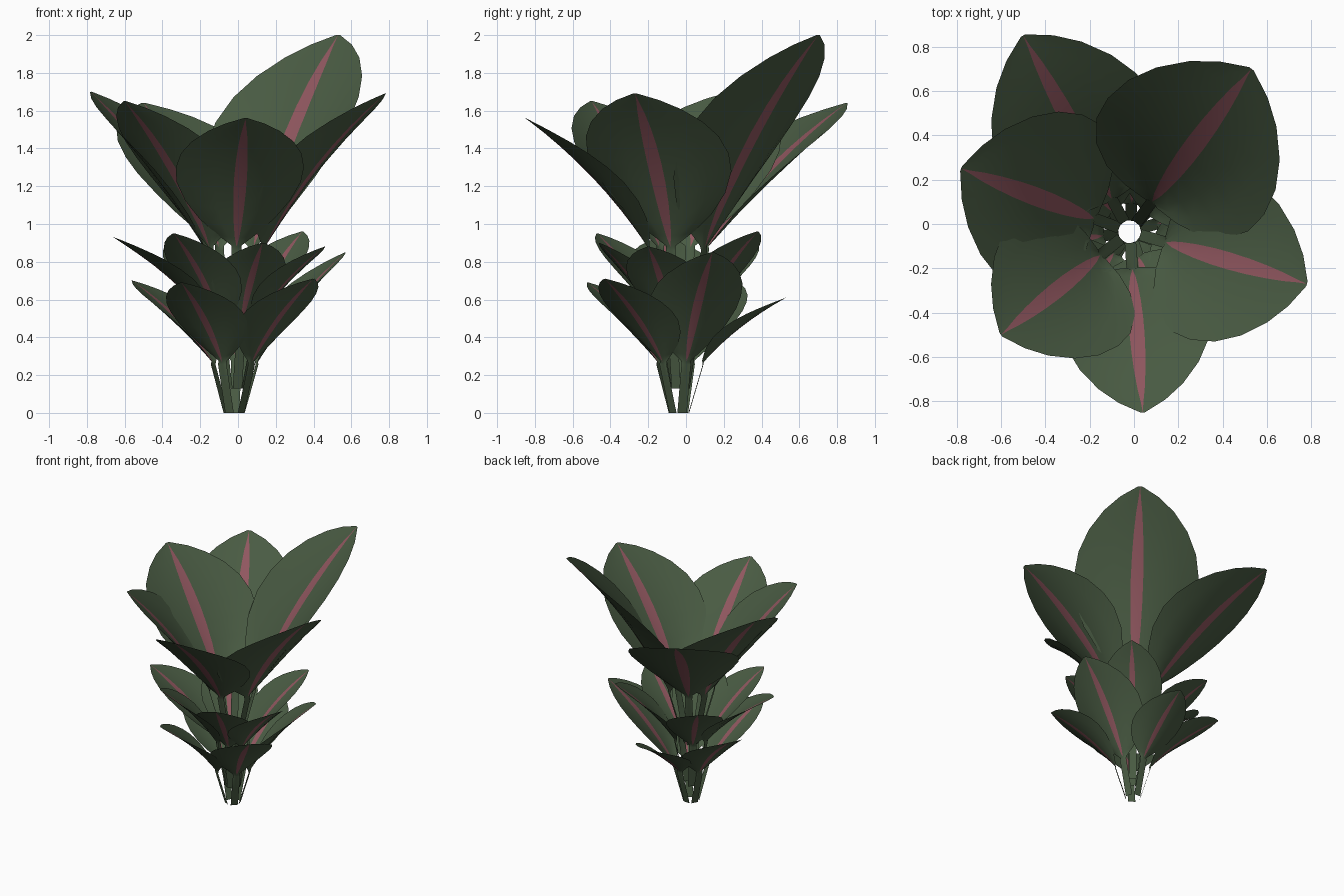
import bpy, bmesh, math
from mathutils import Vector

cube = bpy.data.objects.get("Cube")
if cube:
    bpy.data.objects.remove(cube)


def material(name, rgb):
    m = bpy.data.materials.new(name)
    m.use_nodes = True
    colour = (*rgb, 1)
    m.diffuse_color = colour
    bsdf = m.node_tree.nodes["Principled BSDF"]
    bsdf.inputs["Base Color"].default_value = colour
    bsdf.inputs["Roughness"].default_value = 0.8
    return m


GREEN = material("leaf green", (0.067, 0.105, 0.056))
PINK = material("rib pink", (0.28, 0.095, 0.115))
CENTRE = Vector((-0.02, -0.035, 0))

# Blade outline: position along the blade, share of the half width
OUTLINE = [(0, 0.07), (0.06, 0.33), (0.14, 0.59), (0.25, 0.82), (0.38, 0.97), (0.5, 1),
           (0.63, 0.94), (0.75, 0.79), (0.86, 0.56), (0.94, 0.31), (1, 0.03)]
ACROSS = (0, 0.33, 0.67, 1)
RIB_END = 0.96


def make_leaf(name, tip, half_width, foot_r, foot_z, base_r, base_z):
    """One stalk and cupped blade, with a tapering rib down the middle."""
    tip = Vector(tip)
    out = tip - CENTRE
    out.z = 0
    out.normalize()
    side = Vector((-out.y, out.x, 0))
    foot = CENTRE + out * foot_r + Vector((0, 0, foot_z))
    base = CENTRE + out * base_r + Vector((0, 0, base_z))
    span = tip - base
    bend = base + Vector((span.x * 0.4, span.y * 0.4, span.z * 0.58))

    # Stalk rows, then blade rows: midpoint, normal, half width, rib, cup
    rows = []
    stalk_n = side.cross(base - foot).normalized()
    for t in (0, 0.5, 0.95):
        rows.append((foot.lerp(base, t), stalk_n, 0.026, 0, 0))
    for t, share in OUTLINE:
        mid = base.lerp(bend, t).lerp(bend.lerp(tip, t), t)
        tangent = (bend - base).lerp(tip - bend, t)
        normal = side.cross(tangent).normalized()
        if normal.z < 0:
            normal.negate()
        w = max(half_width * share, 0.026 if t == 0 else 0)
        rib = half_width * 0.1 * max(0, math.sin(math.pi * min(1, t / RIB_END))) ** 0.65
        rows.append((mid, normal, w, rib, 0.4 - 0.35 * t))

    bm = bmesh.new()
    grid = []
    for mid, normal, w, rib, cup in rows:
        line = []
        for sign in (-1, 1):
            for a in (reversed(ACROSS) if sign < 0 else ACROSS):
                d = rib + (w - rib) * a
                lift = cup * d * d / w
                line.append(bm.verts.new(mid + side * sign * d + normal * lift))
        grid.append(line)
    rib_column = len(ACROSS) - 1
    for i in range(len(grid) - 1):
        for j in range(len(grid[0]) - 1):
            f = bm.faces.new((grid[i][j], grid[i][j + 1], grid[i + 1][j + 1], grid[i + 1][j]))
            f.smooth = True
            f.material_index = int(j == rib_column and i > 2)
    bmesh.ops.remove_doubles(bm, verts=bm.verts, dist=0.0005)
    mesh = bpy.data.meshes.new(name)
    bm.to_mesh(mesh)
    bm.free()
    mesh.materials.append(GREEN)
    mesh.materials.append(PINK)
    bpy.context.collection.objects.link(bpy.data.objects.new(name, mesh))


# Tiers: stalk foot radius and height, blade base radius and height, then tip and half width
TIERS = {
    "lower_leaf": ((0.05, 0, 0.13, 0.27), [
        ((-0.3, -0.52, 0.69), 0.22), ((0.4, -0.43, 0.71), 0.22), ((0.57, 0.14, 0.85), 0.25),
        ((0.02, 0.53, 0.61), 0.19), ((-0.56, 0.25, 0.7), 0.21)]),
    "middle_leaf": ((0.05, 0.13, 0.12, 0.48), [
        ((0.34, 0.38, 0.96), 0.21), ((0.46, -0.2, 0.88), 0.2), ((0.13, -0.46, 0.9), 0.2),
        ((-0.34, -0.47, 0.95), 0.21), ((-0.66, -0.13, 0.93), 0.23), ((-0.36, 0.37, 0.9), 0.2)]),
    "upper_leaf": ((0.05, 0.45, 0.17, 0.88), [
        ((0.53, 0.7, 2.0), 0.44), ((-0.5, 0.85, 1.64), 0.39), ((-0.78, 0.25, 1.7), 0.42),
        ((-0.6, -0.5, 1.65), 0.37), ((0.04, -0.85, 1.56), 0.34), ((0.78, -0.27, 1.69), 0.39)]),
}
for tier, (shape, leaves) in TIERS.items():
    for n, (tip, half) in enumerate(leaves, 1):
        make_leaf(f"{tier}_{n}", tip, half, *shape)
